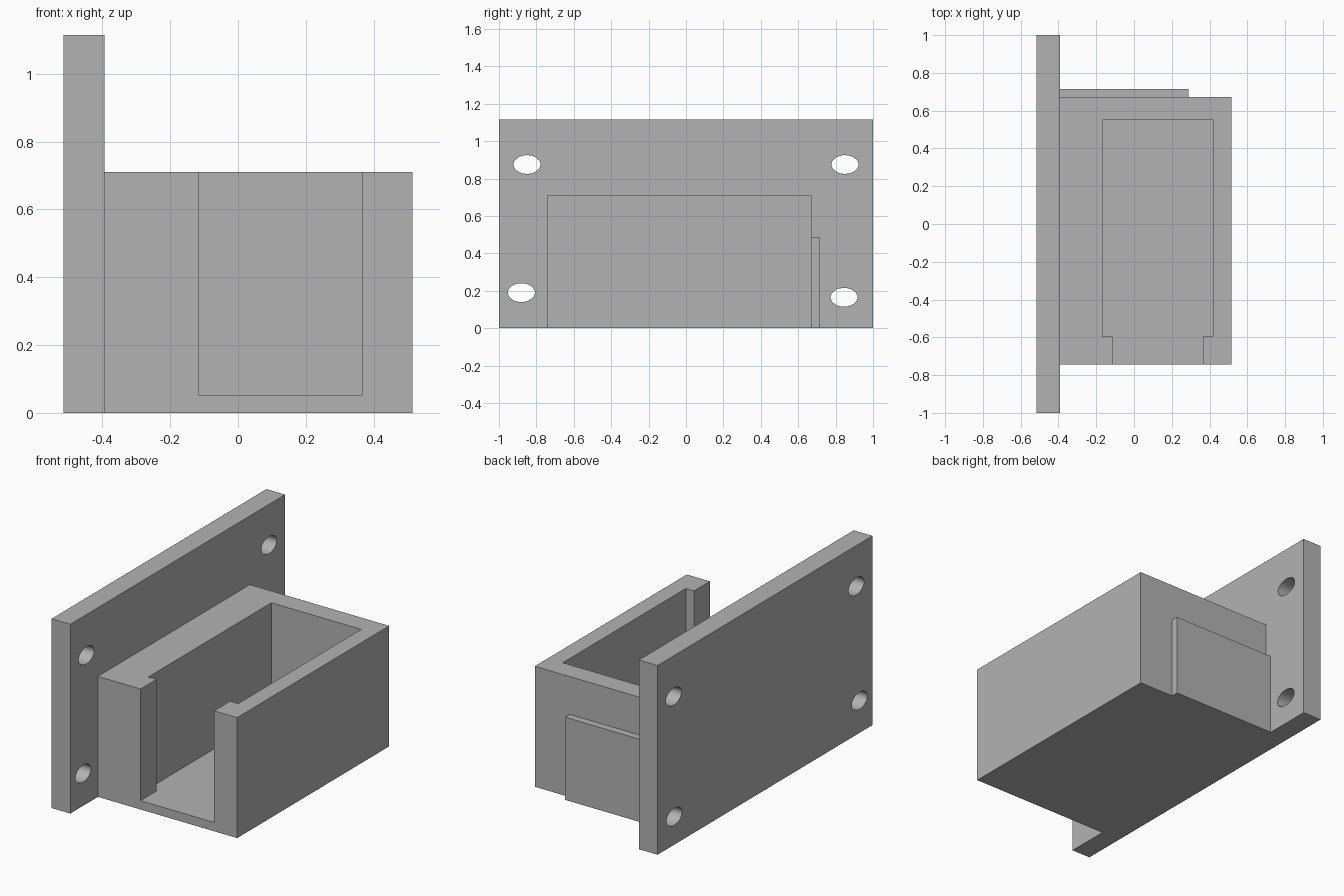
import bpy, bmesh
from mathutils import Matrix

cube = bpy.data.objects.get("Cube")
if cube:
    bpy.data.objects.remove(cube, do_unlink=True)

grey = bpy.data.materials.new("plain grey")
colour = (0.45, 0.45, 0.45, 1)
grey.use_nodes = True
grey.diffuse_color = colour
grey.node_tree.nodes["Principled BSDF"].inputs["Base Color"].default_value = colour


def finish(name, bm):
    bmesh.ops.recalc_face_normals(bm, faces=bm.faces)
    mesh = bpy.data.meshes.new(name)
    bm.to_mesh(mesh)
    bm.free()
    obj = bpy.data.objects.new(name, mesh)
    bpy.context.collection.objects.link(obj)
    mesh.materials.append(grey)
    return obj


def prism(name, outline, bottom, top):
    """Extrude an xy outline between two heights."""
    bm = bmesh.new()
    face = bm.faces.new([bm.verts.new((x, y, bottom)) for x, y in outline])
    grown = bmesh.ops.extrude_face_region(bm, geom=[face])["geom"]
    verts = [g for g in grown if isinstance(g, bmesh.types.BMVert)]
    bmesh.ops.translate(bm, verts=verts, vec=(0, 0, top - bottom))
    return finish(name, bm)


def box(name, x0, x1, y0, y1, z0, z1):
    return prism(name, [(x0, y0), (x1, y0), (x1, y1), (x0, y1)], z0, z1)


def cut(obj, cutter):
    """Subtract the cutter, apply, and discard it."""
    mod = obj.modifiers.new("cut", "BOOLEAN")
    mod.operation = "DIFFERENCE"
    mod.solver = "EXACT"
    mod.object = cutter
    bpy.context.view_layer.objects.active = obj
    bpy.ops.object.modifier_apply(modifier=mod.name)
    bpy.data.objects.remove(cutter, do_unlink=True)


# Upright mounting plate
plate = box("mounting_plate", -0.515, -0.393, -1, 1, 0, 1.115)

# Oval screw holes through the plate
for y, z in [(-0.85, 0.875), (0.85, 0.875), (-0.88, 0.19), (0.845, 0.165)]:
    bm = bmesh.new()
    bmesh.ops.create_cone(bm, cap_ends=True, segments=48, radius1=1, radius2=1, depth=1)
    bm.transform(Matrix.Translation((-0.45, y, z))
                 @ Matrix.Diagonal((1, 0.072, 0.05, 1))
                 @ Matrix.Rotation(1.5707963, 4, "Y"))
    cut(plate, finish("hole_cutter", bm))

# Open-topped holder with a slot in its front wall
holder = box("holder_box", -0.393, 0.515, -0.743, 0.672, 0, 0.71)
cavity = [(-0.115, -0.9), (0.365, -0.9), (0.365, -0.595), (0.418, -0.595),
          (0.418, 0.55), (-0.168, 0.55), (-0.168, -0.595), (-0.115, -0.595)]
cut(holder, prism("cavity_cutter", cavity, 0.052, 0.9))

# Thin pad on the back of the holder
box("back_pad", -0.393, 0.288, 0.672, 0.715, 0, 0.487)

# Smooth hole walls, sharp edges elsewhere
bpy.ops.object.select_all(action="DESELECT")
plate.select_set(True)
bpy.context.view_layer.objects.active = plate
bpy.ops.object.shade_smooth_by_angle()
